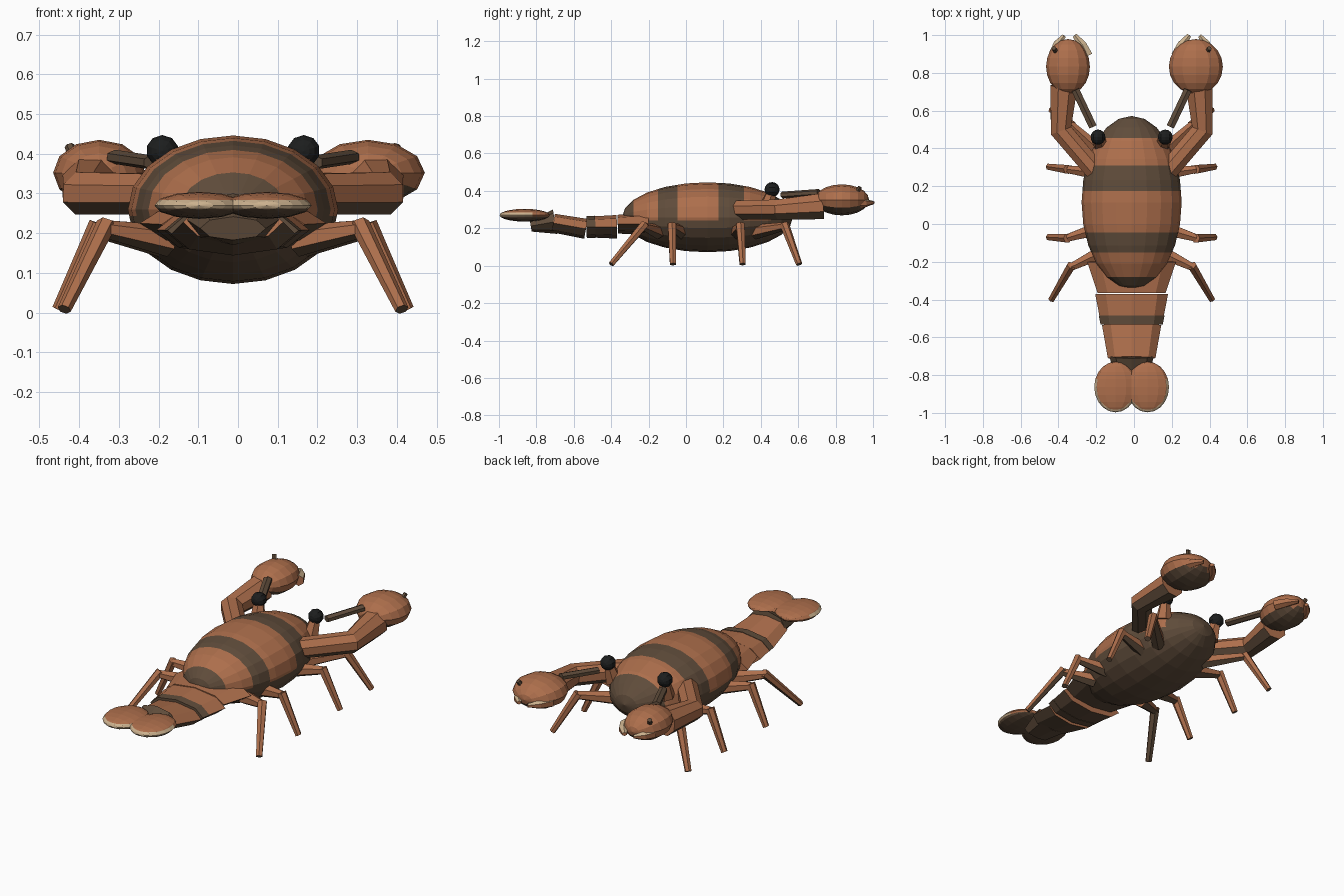
import bpy, bmesh, math
from mathutils import Vector, Matrix

cube = bpy.data.objects.get("Cube")
if cube:
    bpy.data.objects.remove(cube)

MID = -0.0125  # centre line of the body


def make_material(name, rgb):
    mat = bpy.data.materials.new(name)
    mat.use_nodes = True
    mat.diffuse_color = (*rgb, 1)
    mat.node_tree.nodes["Principled BSDF"].inputs["Base Color"].default_value = (*rgb, 1)
    return mat


MATS = [make_material("shell_orange", (0.42, 0.158, 0.072)),
        make_material("dark_brown", (0.115, 0.072, 0.043)),
        make_material("cream", (0.6, 0.44, 0.27)),
        make_material("eye_black", (0.012, 0.013, 0.013))]
ORANGE, DARK, CREAM, BLACK = range(4)


def finish(name, bm, rule):
    """Colour faces by a rule (or a fixed index) and add the object."""
    bmesh.ops.recalc_face_normals(bm, faces=bm.faces)
    if bm.calc_volume(signed=True) < 0:
        bmesh.ops.reverse_faces(bm, faces=bm.faces)
    bm.normal_update()
    for f in bm.faces:
        f.material_index = rule(f.calc_center_median(), f.normal) if callable(rule) else rule
    mesh = bpy.data.meshes.new(name)
    bm.to_mesh(mesh)
    bm.free()
    for mat in MATS:
        mesh.materials.append(mat)
    obj = bpy.data.objects.new(name, mesh)
    bpy.context.collection.objects.link(obj)


def ellipsoid(name, centre, size, segs, rings, rule, cuts=()):
    """Faceted ellipsoid with its poles along y, cut where colours change."""
    bm = bmesh.new()
    bmesh.ops.create_uvsphere(bm, u_segments=segs, v_segments=rings, radius=1)
    place = Matrix.Translation(centre) @ Matrix.Diagonal((*size, 1)) @ Matrix.Rotation(math.pi / 2, 4, 'X')
    bm.transform(place)
    for axis, value in cuts:
        co, no = Vector(), Vector()
        co[axis], no[axis] = value, 1
        geom = bm.verts[:] + bm.edges[:] + bm.faces[:]
        bmesh.ops.bisect_plane(bm, geom=geom, plane_co=co, plane_no=no)
    finish(name, bm, rule)


def loft(name, path, sizes, sides, rule, phase=0.5):
    """Sweep an n-gon with given (half width, half height) along a path."""
    bm = bmesh.new()
    pts = [Vector(p) for p in path]
    rings = []
    for i, p in enumerate(pts):
        a, b = pts[max(i - 1, 0)], pts[min(i + 1, len(pts) - 1)]
        d = (b - a).normalized()
        across = d.cross(Vector((0, 0, 1))).normalized()
        up = across.cross(d)
        w, h = sizes[i]
        ring = []
        for k in range(sides):
            t = 2 * math.pi * (k + phase) / sides
            ring.append(bm.verts.new(p + across * w * math.cos(t) + up * h * math.sin(t)))
        rings.append(ring)
    for r, s in zip(rings, rings[1:]):
        for k in range(sides):
            j = (k + 1) % sides
            bm.faces.new((r[k], r[j], s[j], s[k]))
    bm.faces.new(rings[0])
    bm.faces.new(rings[-1])
    finish(name, bm, rule)


def under_dark(c, n):
    return DARK if n.z < -0.5 else ORANGE


# Banded body with dark belly
BANDS = [(-1, -0.28), (-0.15, -0.045), (0.175, 0.31), (0.455, 1)]
BELLY = 0.243


def body_rule(c, n):
    return DARK if c.z < BELLY or any(a < c.y < b for a, b in BANDS) else ORANGE


band_cuts = [(1, v) for band in BANDS for v in band if abs(v) < 1]
ellipsoid("body", (MID, 0.115, 0.259), (0.265, 0.457, 0.187), 20, 12, body_rule,
          band_cuts + [(2, BELLY)])

# Overlapping tail segments: y and z of each end, half width, half height
TAIL = [
    ((-0.20, 0.225, 0.235, 0.062), (-0.365, 0.222, 0.18, 0.05)),
    ((-0.37, 0.208, 0.193, 0.063), (-0.53, 0.207, 0.162, 0.055)),
    ((-0.535, 0.197, 0.157, 0.054), (-0.71, 0.228, 0.126, 0.05)),
    ((-0.70, 0.235, 0.118, 0.066), (-0.83, 0.212, 0.083, 0.03)),
]


def tail_rule(c, n):
    return DARK if n.z < -0.1 and abs(n.y) < 0.8 else ORANGE


for i, (a, b) in enumerate(TAIL):
    loft("tail_segment_%d" % (i + 1), [(MID, a[0], a[1]), (MID, b[0], b[1])],
         [a[2:], b[2:]], 8, DARK if i == 3 else tail_rule, 0)
# dark trailing band on the second segment
loft("tail_band", [(MID, -0.485, 0.2073), (MID, -0.531, 0.207)],
     [(0.174, 0.06), (0.165, 0.058)], 8, DARK, 0)


def fan_rule(c, n):
    if c.z < 0.262:
        return DARK
    return CREAM if c.z < 0.284 and n.y < 0.3 else ORANGE


def pincer_rule(c, n):
    return CREAM if n.z > 0.1 else ORANGE


# Legs as hip, knee and foot
LEGS = {
    "rear": ((0.16, -0.15, 0.18), (0.325, -0.23, 0.211), (0.425, -0.40, 0.008)),
    "mid_rear": ((0.18, -0.025, 0.18), (0.345, -0.075, 0.211), (0.44, -0.07, 0.008)),
    "mid_front": ((0.18, 0.27, 0.18), (0.345, 0.29, 0.211), (0.44, 0.303, 0.008)),
    "front": ((0.15, 0.37, 0.18), (0.325, 0.53, 0.211), (0.425, 0.605, 0.008)),
}

for label, s in (("left", 1), ("right", -1)):
    def at(x, y, z):
        return Vector((MID + s * x, y, z))

    # Broad fan lobes that overlap at the middle
    ellipsoid("tail_fan_" + label, at(0.085, -0.863, 0.27), (0.113, 0.134, 0.034), 12, 10,
              fan_rule, [(2, 0.262), (2, 0.284)])

    for leg, (hip, knee, foot) in LEGS.items():
        hip, knee, foot = at(*hip), at(*knee), at(*foot)
        loft("%s_upper_leg_%s" % (leg, label), [hip, knee], [(0.04, 0.04), (0.022, 0.022)], 6, under_dark)
        top = knee + (knee - foot) * 0.06
        loft("%s_lower_leg_%s" % (leg, label), [top, foot], [(0.026, 0.024), (0.018, 0.016)], 6, under_dark)

    # Eye on a short stalk, with a small pale glint on top
    eye = at(0.178, 0.46, 0.407)
    loft("eye_stalk_" + label, [at(0.165, 0.43, 0.30), eye], [(0.045, 0.045), (0.025, 0.025)], 6, ORANGE)
    ellipsoid("eye_" + label, eye, (0.041, 0.04, 0.04), 10, 8,
              lambda c, n: CREAM if n.z > 0.95 else BLACK)

    # Arm with a bent elbow
    loft("arm_" + label, [at(0.19, 0.28, 0.298), at(0.374, 0.495, 0.3), at(0.358, 0.73, 0.318)],
         [(0.058, 0.055), (0.062, 0.058), (0.077, 0.075)], 8, under_dark)

    # Claw; the left one is wider
    half = 0.143 if s > 0 else 0.116
    cx = 0.34 if s > 0 else 0.337
    ellipsoid("claw_" + label, at(cx, 0.833, 0.352), (half, 0.146, 0.083), 12, 10,
              lambda c, n: DARK if n.z < -0.6 else ORANGE)

    # Pincer tips, pale above
    loft("outer_pincer_" + label,
         [at(cx + 0.075, 0.90, 0.335), at(cx + 0.055, 0.955, 0.335), at(cx + 0.02, 0.997, 0.337)],
         [(0.03, 0.03), (0.024, 0.024), (0.012, 0.01)], 6, pincer_rule)
    loft("inner_pincer_" + label,
         [at(cx - 0.105, 0.89, 0.335), at(cx - 0.075, 0.95, 0.335), at(cx - 0.035, 0.999, 0.337)],
         [(0.03, 0.03), (0.026, 0.024), (0.014, 0.01)], 6, pincer_rule)

    # Small thorn on the claw and feeler between claw and head
    loft("thorn_" + label, [at(0.392, 0.90, 0.37), at(0.412, 0.93, 0.42)],
         [(0.015, 0.014), (0.013, 0.012)], 6, DARK)
    loft("feeler_" + label, [at(0.205, 0.515, 0.378), at(0.298, 0.71, 0.392)],
         [(0.024, 0.018), (0.024, 0.018)], 6, DARK)
